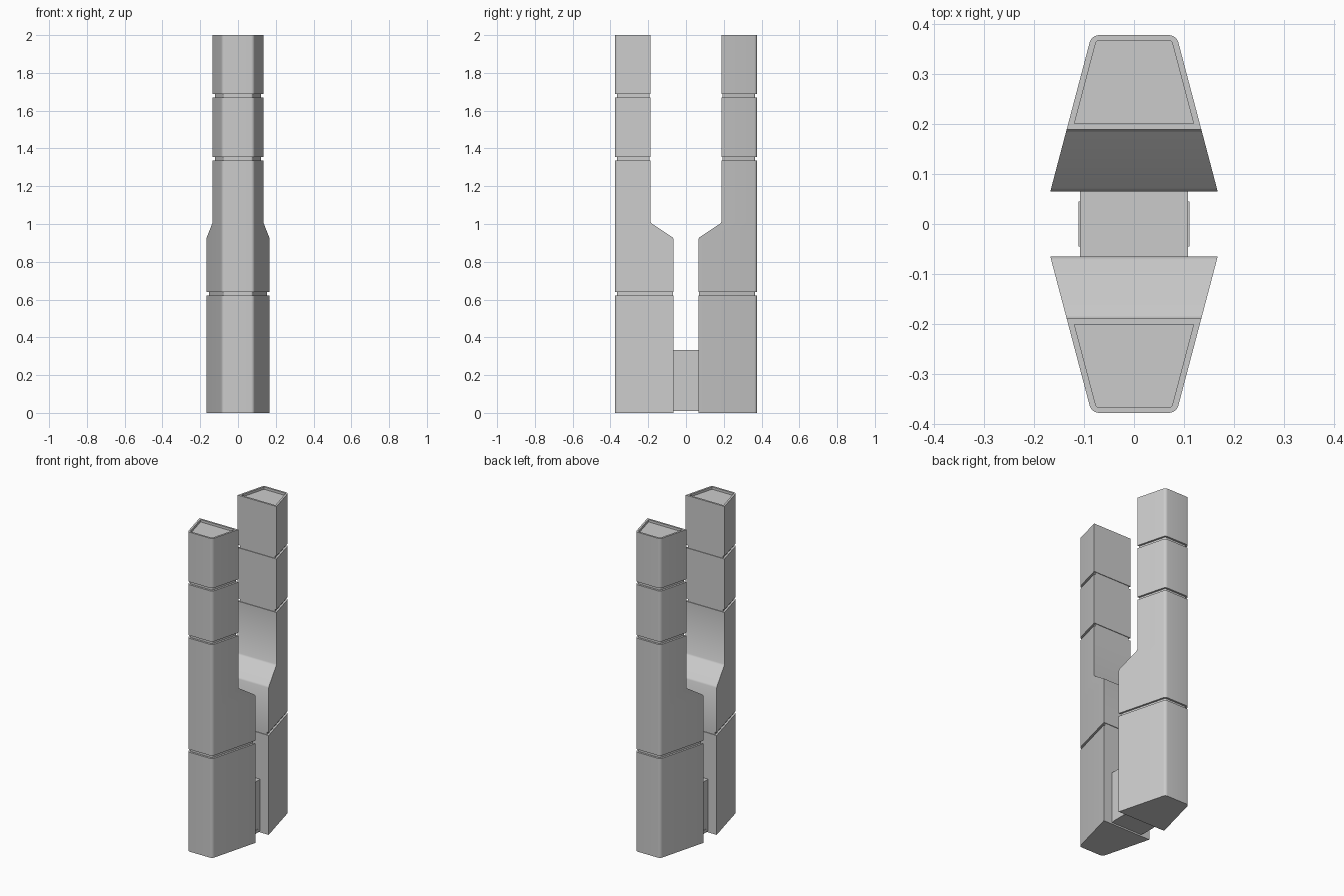
import bpy, bmesh
from math import atan, cos, sin, pi, radians

if "Cube" in bpy.data.objects:
    bpy.data.objects.remove(bpy.data.objects["Cube"])

grey = bpy.data.materials.new("plain grey")
grey.use_nodes = True
color = (0.6, 0.6, 0.6, 1)
grey.diffuse_color = color
grey.node_tree.nodes["Principled BSDF"].inputs["Base Color"].default_value = color

TAPER = 0.264
TILT = atan(TAPER)
OUTER, INNER, UPPER = 0.377, 0.065, 0.189


def half_width(y):
    return 0.1842 - TAPER * y


def plan(inner, inset=0.0, inner_inset=0.0, radius=0.02, steps=6):
    """Tapered plan outline with rounded outer corners."""
    y0 = inner + inner_inset
    shift = inset / cos(TILT)
    yc = OUTER - inset - radius
    xc = half_width(yc) - shift - radius / cos(TILT)
    right = [(half_width(y0) - shift, y0)]
    for i in range(steps + 1):
        a = TILT + (pi / 2 - TILT) * i / steps
        right.append((xc + radius * cos(a), yc + radius * sin(a)))
    return right + [(-x, y) for x, y in reversed(right)]


def finish(bm, name):
    bmesh.ops.recalc_face_normals(bm, faces=bm.faces)
    mesh = bpy.data.meshes.new(name)
    bm.to_mesh(mesh)
    bm.free()
    mesh.materials.append(grey)
    ob = bpy.data.objects.new(name, mesh)
    bpy.context.collection.objects.link(ob)
    return ob


def groove(z, inner):
    cut = plan(inner, 0.012, 0.004, 0.008)
    full = plan(inner)
    return [(z - 0.009, full), (z - 0.009, cut), (z + 0.009, cut), (z + 0.009, full)]


def tower(name, turn):
    # Stacked outlines: base, grooves, sloped shoulder, shaft and recessed cap
    rings = [(0, plan(INNER))] + groove(0.631, INNER)
    rings += [(0.92, plan(INNER)), (0.929, plan(INNER + 0.006)),
              (1.004, plan(UPPER - 0.006)), (1.013, plan(UPPER))]
    rings += groove(1.345, UPPER) + groove(1.68, UPPER)
    lip = plan(UPPER, 0.012, 0.012, 0.004)
    rings += [(2, plan(UPPER)), (2, lip), (1.985, lip)]

    bm = bmesh.new()
    loops = [[bm.verts.new((x * turn, y * turn, z)) for x, y in pts] for z, pts in rings]
    for low, high in zip(loops, loops[1:]):
        for i in range(len(low)):
            j = (i + 1) % len(low)
            bm.faces.new((low[i], low[j], high[j], high[i]))
    bm.faces.new(loops[0])
    bm.faces.new(loops[-1])
    ob = finish(bm, name)
    bpy.ops.object.select_all(action="DESELECT")
    ob.select_set(True)
    bpy.context.view_layer.objects.active = ob
    bpy.ops.object.shade_smooth_by_angle(angle=radians(40))


def box(name, x, y, low, high):
    bm = bmesh.new()
    bmesh.ops.create_cube(bm, size=1)
    for v in bm.verts:
        v.co = (v.co.x * 2 * x, v.co.y * 2 * y, high if v.co.z > 0 else low)
    finish(bm, name)


tower("front_tower", -1)
tower("rear_tower", 1)

# Link between the towers with a small foot strip
box("connecting_block", 0.108, INNER + 0.005, 0.01, 0.333)
box("foot_strip", 0.111, 0.045, 0.01, 0.03)
